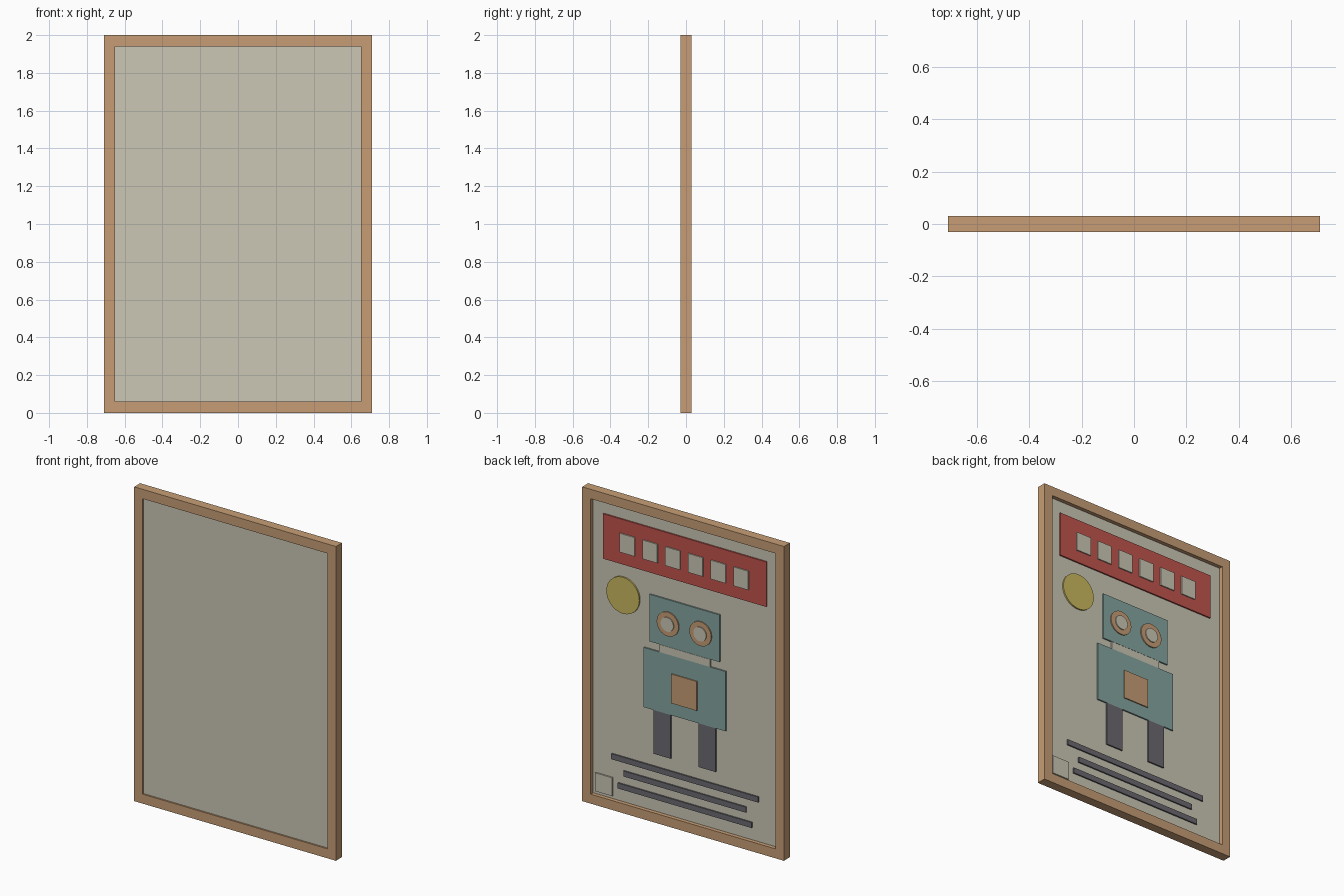
import bpy, bmesh, math
from mathutils import Matrix

if "Cube" in bpy.data.objects:
    bpy.data.objects.remove(bpy.data.objects["Cube"])


def material(name, rgb):
    # sRGB 0-255 to linear
    def lin(c):
        c /= 255
        return c / 12.92 if c <= 0.04045 else ((c + 0.055) / 1.055) ** 2.4
    m = bpy.data.materials.new(name)
    m.diffuse_color = (*[lin(c) for c in rgb], 1)
    m.use_nodes = True
    m.node_tree.nodes["Principled BSDF"].inputs["Base Color"].default_value = m.diffuse_color
    return m


WOOD = material("warm wood", (199, 158, 117))
PAPER = material("pale paper", (203, 198, 181))
RED = material("brick red", (192, 84, 77))
TEAL = material("dusty teal", (132, 164, 160))
DARK = material("charcoal", (107, 105, 111))
YELLOW = material("mustard", (202, 185, 94))

BOARD = 0.005              # picture surface, facing +y
L1, L2, L3 = BOARD + 0.009, BOARD + 0.016, BOARD + 0.022   # layer heights


def finish(name, bm, mat):
    bmesh.ops.recalc_face_normals(bm, faces=bm.faces)
    me = bpy.data.meshes.new(name)
    bm.to_mesh(me)
    bm.free()
    me.materials.append(mat)
    ob = bpy.data.objects.new(name, me)
    bpy.context.collection.objects.link(ob)
    return ob


def box(name, x, z, w, h, y0, y1, mat):
    bm = bmesh.new()
    bmesh.ops.create_cube(bm, size=1, matrix=Matrix.Translation((x, (y0 + y1) / 2, z))
                          @ Matrix.Diagonal((w, y1 - y0, h, 1)))
    return finish(name, bm, mat)


def disc(name, x, z, r, y0, y1, mat, sides=32):
    bm = bmesh.new()
    bmesh.ops.create_cone(bm, cap_ends=True, segments=sides, radius1=r, radius2=r, depth=y1 - y0,
                          matrix=Matrix.Translation((x, (y0 + y1) / 2, z))
                          @ Matrix.Rotation(math.pi / 2, 4, 'X'))
    return finish(name, bm, mat)


# Frame: one rectangular ring
bm = bmesh.new()
rings = []
for y in (-0.03, 0.03):
    for inset in (0, 0.06):
        a, lo, hi = 0.71 - inset, inset, 2 - inset
        rings.append([bm.verts.new((x, y, z)) for x, z in ((-a, lo), (a, lo), (a, hi), (-a, hi))])
front_out, front_in, back_out, back_in = rings
for p, q in ((front_out, front_in), (back_out, back_in), (front_out, back_out), (front_in, back_in)):
    for i in range(4):
        j = (i + 1) % 4
        bm.faces.new((p[i], p[j], q[j], q[i]))
finish("frame", bm, WOOD)

# Picture board
box("board", 0, 1, 1.30, 1.88, -0.02, BOARD, PAPER)

# Banner with six blank blocks
box("banner", 0, 1.716, 1.15, 0.286, BOARD, L1, RED)
for i in range(6):
    box(f"banner_block_{i + 1}", -0.4 + 0.16 * i, 1.71, 0.104, 0.12, L1, L2, PAPER)

# Sun disc
disc("sun_disc", 0.435, 1.376, 0.116, BOARD, L1, YELLOW)

# Robot figure
box("robot_head", 0, 1.284, 0.492, 0.30, BOARD, L1, TEAL)
box("robot_neck", 0, 1.109, 0.36, 0.048, BOARD, L1, PAPER)
box("robot_body", 0, 0.895, 0.576, 0.38, BOARD, L1, TEAL)
box("chest_panel", 0, 0.878, 0.18, 0.186, L1, L2, WOOD)
for side, s in (("left", 1), ("right", -1)):
    disc(f"eye_ring_{side}", 0.115 * s, 1.281, 0.077, L1, L2, WOOD)
    disc(f"eye_centre_{side}", 0.115 * s, 1.281, 0.045, L2, L3, PAPER)
    box(f"robot_leg_{side}", 0.158 * s, 0.566, 0.12, 0.278, BOARD, L1, DARK)

# Stripes below the figure
for i, w in enumerate((1.034, 0.862, 0.942)):
    box(f"stripe_{i + 1}", 0, 0.33 - 0.087 * i, w, 0.035, BOARD, L1, DARK)

# Corner stamp
box("corner_stamp", 0.57, 0.137, 0.12, 0.117, BOARD, L1, PAPER)
